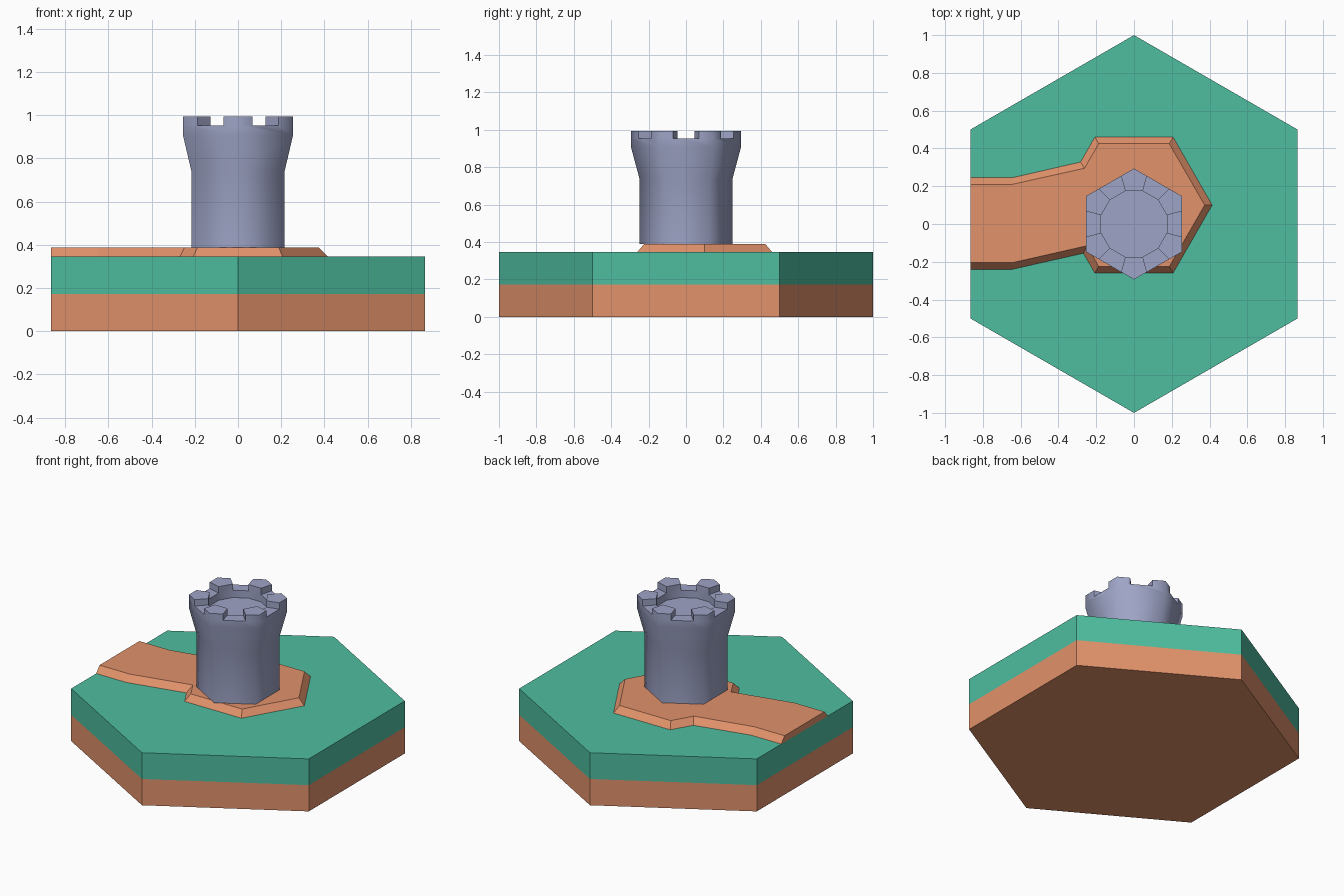
import bpy, bmesh, math

if "Cube" in bpy.data.objects:
    bpy.data.objects.remove(bpy.data.objects["Cube"])


def material(name, rgb):
    m = bpy.data.materials.new(name)
    lin = [((c / 255 + 0.055) / 1.055) ** 2.4 for c in rgb]
    m.diffuse_color = (*lin, 1)
    m.use_nodes = True
    m.node_tree.nodes["Principled BSDF"].inputs["Base Color"].default_value = m.diffuse_color
    return m


GRASS = material("grass green", (78, 190, 160))
DIRT = material("dirt orange", (226, 146, 107))
STONE = material("stone blue grey", (158, 164, 198))


def hexagon(r, z):
    return [(r * math.cos(math.radians(30 + 60 * k)),
             r * math.sin(math.radians(30 + 60 * k)), z) for k in range(6)]


def finish(name, bm, mats):
    bmesh.ops.recalc_face_normals(bm, faces=bm.faces)
    me = bpy.data.meshes.new(name)
    bm.to_mesh(me)
    bm.free()
    for m in mats:
        me.materials.append(m)
    ob = bpy.data.objects.new(name, me)
    bpy.context.collection.objects.link(ob)
    return ob


def bridge(bm, a, b):
    n = len(a)
    for i in range(n):
        j = (i + 1) % n
        bm.faces.new((a[i], a[j], b[j], b[i]))


def loft(name, rings, mats):
    bm = bmesh.new()
    vs = [[bm.verts.new(p) for p in ring] for ring in rings]
    bm.faces.new(vs[0])
    bm.faces.new(vs[-1])
    for a, b in zip(vs, vs[1:]):
        bridge(bm, a, b)
    return finish(name, bm, mats)


Z_SEAM, Z_GROUND, Z_PATH = 0.173, 0.346, 0.388

# Hexagonal tile: dirt below, grass above
tile = loft("ground_tile", [hexagon(1, z) for z in (0, Z_SEAM, Z_GROUND)], [DIRT, GRASS])
for f in tile.data.polygons:
    f.material_index = int(f.center.z > Z_SEAM)

# Raised path with sloping rim
outer = [(-0.866, -0.24), (-0.645, -0.24), (-0.268, -0.155), (-0.207, -0.26),
         (0.207, -0.26), (0.414, 0.10), (0.207, 0.46), (-0.207, 0.46),
         (-0.283, 0.328), (-0.645, 0.245), (-0.866, 0.245)]
inner = [(-0.866, -0.205), (-0.645, -0.205), (-0.248, -0.115), (-0.187, -0.225),
         (0.187, -0.225), (0.374, 0.10), (0.187, 0.425), (-0.187, 0.425),
         (-0.262, 0.295), (-0.645, 0.21), (-0.866, 0.21)]
loft("dirt_path", [[(x, y, Z_GROUND) for x, y in outer],
                   [(x, y, Z_PATH) for x, y in inner]], [DIRT])

# Tower: hexagonal shaft, flared head, battlements on the six corners
R_BODY, R_HEAD, R_IN = 0.248, 0.294, 0.18
Z_FLARE, Z_HEAD, Z_GAP, Z_TOP, Z_FLOOR = 0.736, 0.906, 0.952, 0.994, 0.904
bm = bmesh.new()
rings = [[bm.verts.new(p) for p in hexagon(r, z)]
         for r, z in ((R_BODY, Z_PATH), (R_BODY, Z_FLARE), (R_HEAD, Z_HEAD))]
bm.faces.new(rings[0])
bridge(bm, rings[0], rings[1])
bridge(bm, rings[1], rings[2])


def polar(r, deg, z):
    a = math.radians(deg)
    return bm.verts.new((r * math.cos(a), r * math.sin(a), z))


r_side = R_HEAD * math.cos(math.radians(30)) / math.cos(math.radians(15))
low, high, floor = [], [], []
for k in range(6):
    c = 30 + 60 * k
    for store, z in ((low, Z_GAP), (high, Z_TOP)):
        store.append([polar(r_side, c - 15, z), polar(R_HEAD, c, z), polar(r_side, c + 15, z),
                      polar(R_IN, c + 15, z), polar(R_IN, c - 15, z)])
    floor += [polar(R_IN, c - 15, Z_FLOOR), polar(R_IN, c + 15, Z_FLOOR)]
bm.faces.new(floor)
for k in range(6):
    n = (k + 1) % 6
    a, b = low[k], low[n]
    bridge(bm, a, high[k])                                    # merlon sides
    bm.faces.new(high[k])                                     # merlon top
    bm.faces.new((a[2], b[0], b[4], a[3]))                    # gap sill
    bm.faces.new((rings[2][k], rings[2][n], b[1], b[0], a[2], a[1]))  # head wall
    bm.faces.new((floor[2 * k], floor[2 * k + 1], a[3], a[4]))        # inner wall
    bm.faces.new((floor[2 * k + 1], floor[2 * n], b[4], a[3]))
tower = finish("stone_tower", bm, [STONE])
bpy.context.view_layer.objects.active = tower
tower.select_set(True)
bpy.ops.object.shade_smooth_by_angle(angle=math.radians(65))
